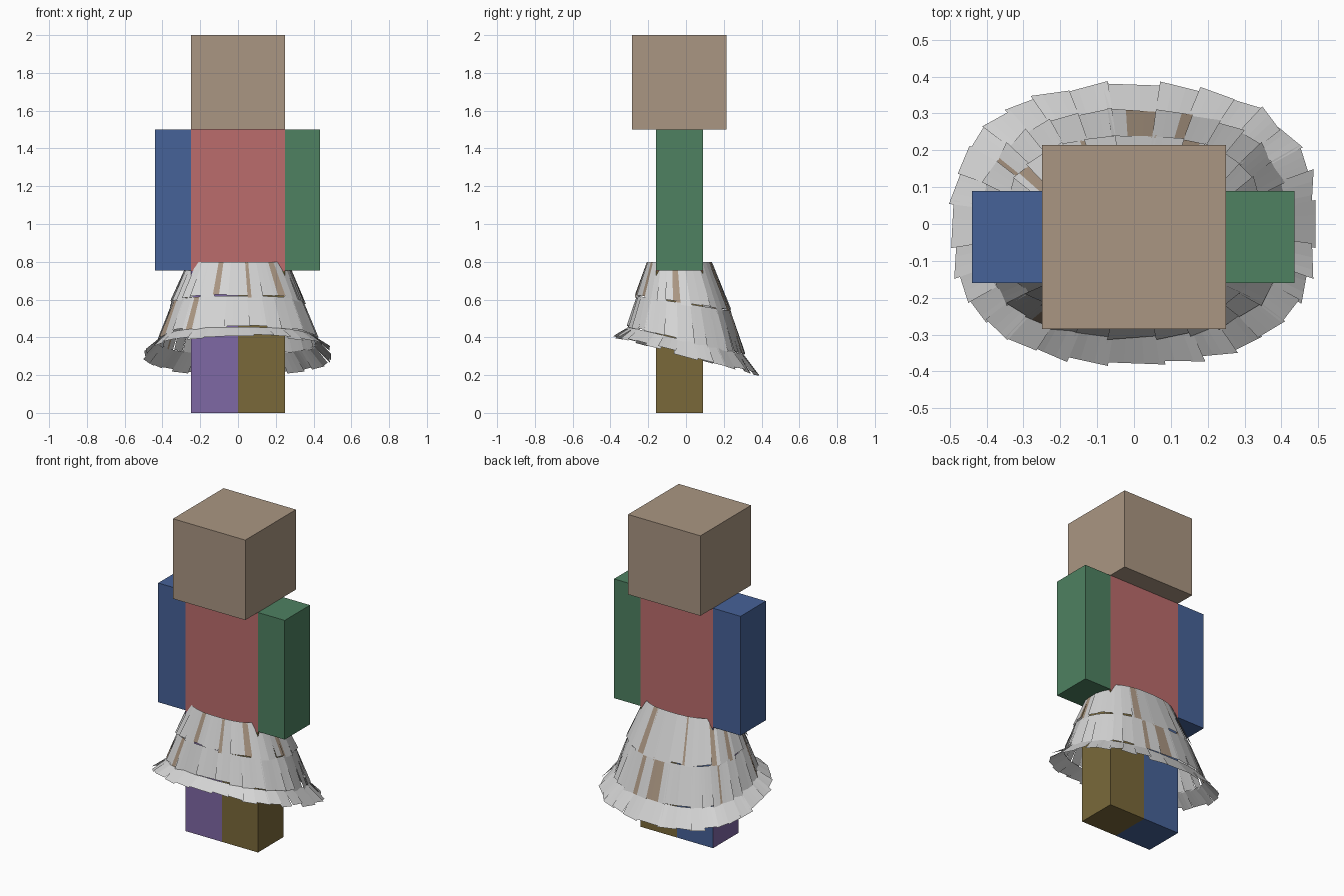
import bpy, bmesh, math, random
from mathutils import Vector

random.seed(4)
cube = bpy.data.objects.get("Cube")
if cube:
    bpy.data.objects.remove(cube, do_unlink=True)


def material(name, rgb):
    lin = [((c / 255 + 0.055) / 1.055) ** 2.4 for c in rgb] + [1]
    m = bpy.data.materials.new(name)
    m.use_nodes = True
    m.diffuse_color = lin
    m.node_tree.nodes["Principled BSDF"].inputs["Base Color"].default_value = lin
    return m


tan = material("tan", (170, 150, 130))
red = material("dusty red", (187, 108, 108))
blue = material("blue", (70, 98, 152))
green = material("green", (78, 129, 97))
purple = material("purple", (127, 104, 165))
olive = material("olive", (122, 105, 58))
grey = material("light grey", (213, 213, 213))


def add_object(name, bm, mats):
    mesh = bpy.data.meshes.new(name)
    bm.to_mesh(mesh)
    bm.free()
    for m in mats:
        mesh.materials.append(m)
    ob = bpy.data.objects.new(name, mesh)
    bpy.context.collection.objects.link(ob)
    return ob


def box(name, lo, hi, mat):
    lo, hi = Vector(lo), Vector(hi)
    bm = bmesh.new()
    bmesh.ops.create_cube(bm, size=1)
    bmesh.ops.scale(bm, vec=hi - lo, verts=bm.verts)
    bmesh.ops.translate(bm, vec=(lo + hi) / 2, verts=bm.verts)
    return add_object(name, bm, [mat])


# Blocky body
F, B = -0.16, 0.09
box("head", (-0.25, -0.285, 1.5), (0.25, 0.215, 2), tan)
box("torso", (-0.25, F, 0.75), (0.25, B, 1.5), red)
box("right_arm", (-0.44, F, 0.755), (-0.25, B, 1.5), blue)
box("left_arm", (0.25, F, 0.755), (0.435, B, 1.5), green)
box("left_leg", (0, F, 0), (0.25, B, 0.75), olive)
right_leg = box("right_leg", (-0.25, F, 0), (0, B, 0.75), blue)
right_leg.data.materials.append(purple)
for p in right_leg.data.polygons:
    if p.normal.y < -0.5 or p.normal.x < -0.5:
        p.material_index = 1

# Skirt levels: half width, front y, back y, front z, back z
LEVELS = [
    (0.27, -0.21, 0.14, 0.80, 0.80),
    (0.355, -0.265, 0.24, 0.62, 0.54),
    (0.42, -0.31, 0.31, 0.455, 0.31),
    (0.495, -0.38, 0.38, 0.41, 0.205),
]
COUNT = 32


def ring_point(level, angle, scale=1.0):
    rx, fy, by, fz, bz = level
    c, s = math.cos(angle), math.sin(angle)
    x = math.copysign(abs(c) ** 0.8, c)
    y = math.copysign(abs(s) ** 0.8, s)
    return Vector((rx * x * scale,
                   (fy + by) / 2 + (by - fy) / 2 * y * scale,
                   (fz + bz) / 2 + (bz - fz) / 2 * y))


def tier(name, top, bottom, patch_chance):
    """Ring of overlapping flat plates, each cut into three strips."""
    bm = bmesh.new()
    step = 2 * math.pi / COUNT
    for i in range(COUNT):
        a0, a1 = (i - 0.56) * step, (i + 0.56) * step
        twist = random.uniform(-0.025, 0.025)
        drop = random.uniform(-0.012, 0.008)
        t0, t1 = ring_point(top, a0, 0.985), ring_point(top, a1, 0.985)
        b0 = ring_point(bottom, a0, 1 + twist)
        b1 = ring_point(bottom, a1, 1 - twist)
        b0.z += drop
        b1.z += drop
        cuts = [0, random.uniform(0.25, 0.4), random.uniform(0.6, 0.75), 1]
        rows = [(bm.verts.new(t0.lerp(t1, u)), bm.verts.new(b0.lerp(b1, u))) for u in cuts]
        for (ta, ba), (tb, bb) in zip(rows, rows[1:]):
            f = bm.faces.new((ta, ba, bb, tb))
            f.material_index = int(random.random() < patch_chance)
    add_object(name, bm, [grey, tan])


for name, k, chance in (("skirt_top", 0, 0.08), ("skirt_middle", 1, 0.1), ("skirt_hem", 2, 0)):
    tier(name, LEVELS[k], LEVELS[k + 1], chance)
